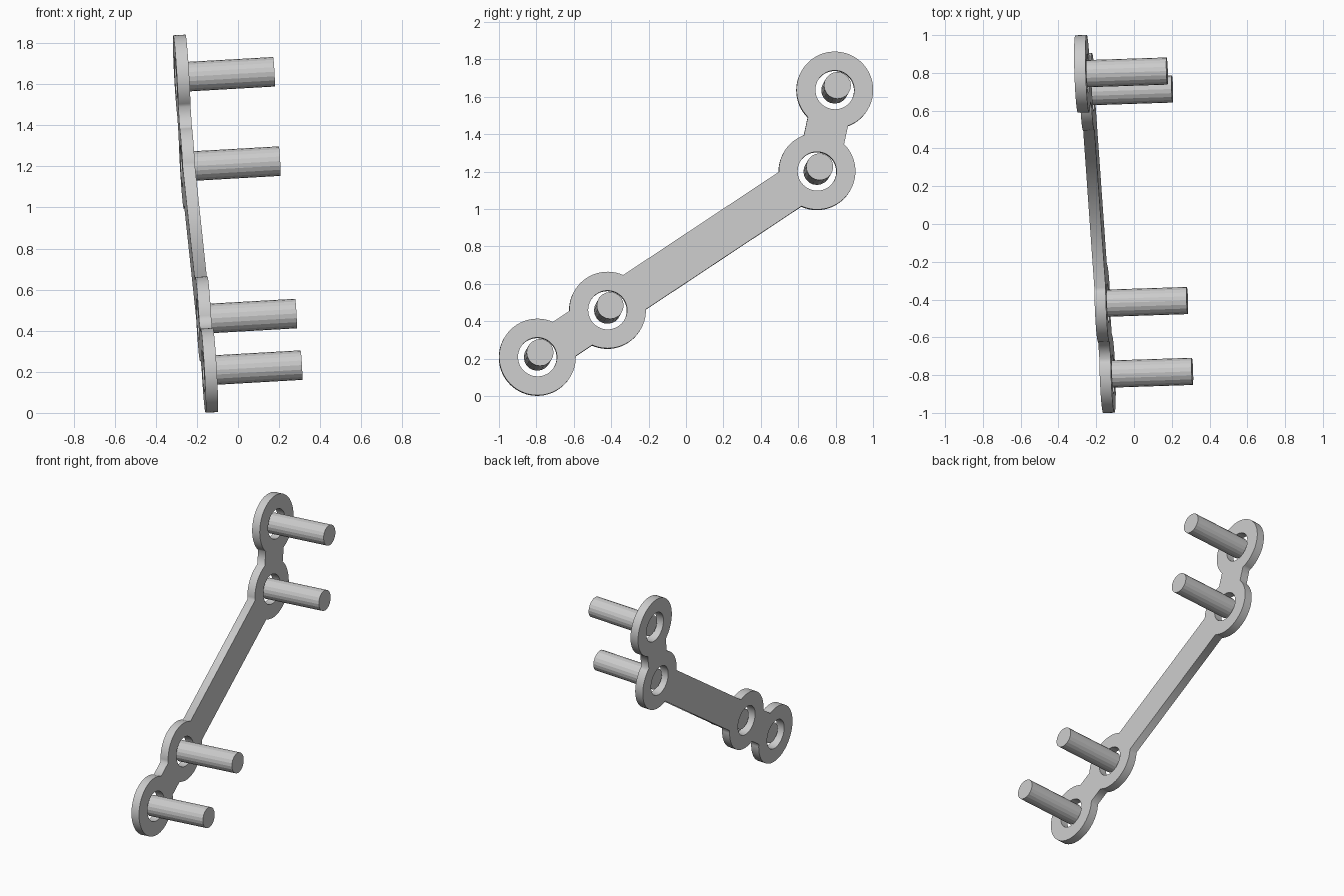
import bpy
import math
from mathutils import Matrix, Vector

cube = bpy.data.objects.get("Cube")
if cube:
    bpy.data.objects.remove(cube, do_unlink=True)

RING_R, HOLE_R, PIN_R = 0.205, 0.104, 0.072
THICK, ARM_W, PIN_LEN = 0.06, 0.22, 0.45

# Tilted frame: local z is the pin direction, local xy is the plate plane
normal = Vector((1, 0.033, 0.057)).normalized()
u = (Vector((0, 1, 0)) - normal * normal.y).normalized()
v = normal.cross(u)
rot = Matrix((u, v, normal)).transposed()
origin = Vector((-0.14, -0.795, 0.207))
frame = Matrix.Translation(origin) @ rot.to_4x4()


def to_local(y, z):
    """Point of the plate plane that has the given y and z."""
    dy, dz = y - origin.y, z - origin.z
    dx = -(normal.y * dy + normal.z * dz) / normal.x
    return rot.transposed() @ Vector((dx, dy, dz))


centres = [to_local(y, z) for y, z in
           ((-0.795, 0.207), (-0.42, 0.458), (0.70, 1.2), (0.795, 1.635))]


def arc(c, r, start, end, steps):
    return [(c.x + r * math.cos(a), c.y + r * math.sin(a))
            for a in (start + (end - start) * i / steps for i in range(steps + 1))]


def heading(a, b):
    return math.atan2(b.y - a.y, b.x - a.x)


# Outline: walk around the chain of rings, joined by straight arms
half = math.asin(ARM_W / 2 / RING_R)
walk = centres + centres[-2:0:-1]
outline = []
for i, c in enumerate(walk):
    start = heading(c, walk[i - 1]) + half
    end = heading(c, walk[(i + 1) % len(walk)]) - half
    while end <= start:
        end += math.tau
    outline += arc(c, RING_R, start, end, max(4, round((end - start) * 10)))
holes = [arc(c, HOLE_R, 0, math.tau, 48)[:-1] for c in centres]

# Linked plate with four holes
curve = bpy.data.curves.new("link_plate", "CURVE")
curve.dimensions = "2D"
curve.fill_mode = "BOTH"
curve.extrude = THICK / 2
for loop in [outline] + holes:
    spline = curve.splines.new("POLY")
    spline.points.add(len(loop) - 1)
    for p, (x, y) in zip(spline.points, loop):
        p.co = (x, y, 0, 1)
    spline.use_cyclic_u = True
plate = bpy.data.objects.new("link_plate", curve)
bpy.context.collection.objects.link(plate)
plate.matrix_world = frame
bpy.ops.object.select_all(action="DESELECT")
plate.select_set(True)
bpy.context.view_layer.objects.active = plate
bpy.ops.object.convert(target="MESH")

# Loose pins standing in the holes
names = ("lower_end_pin", "lower_inner_pin", "upper_inner_pin", "upper_end_pin")
for name, c in zip(names, centres):
    bpy.ops.mesh.primitive_cylinder_add(vertices=20, radius=PIN_R, depth=PIN_LEN)
    pin = bpy.context.object
    pin.name = name
    pin.matrix_world = frame @ Matrix.Translation(c + Vector((0, 0, PIN_LEN / 2)))
